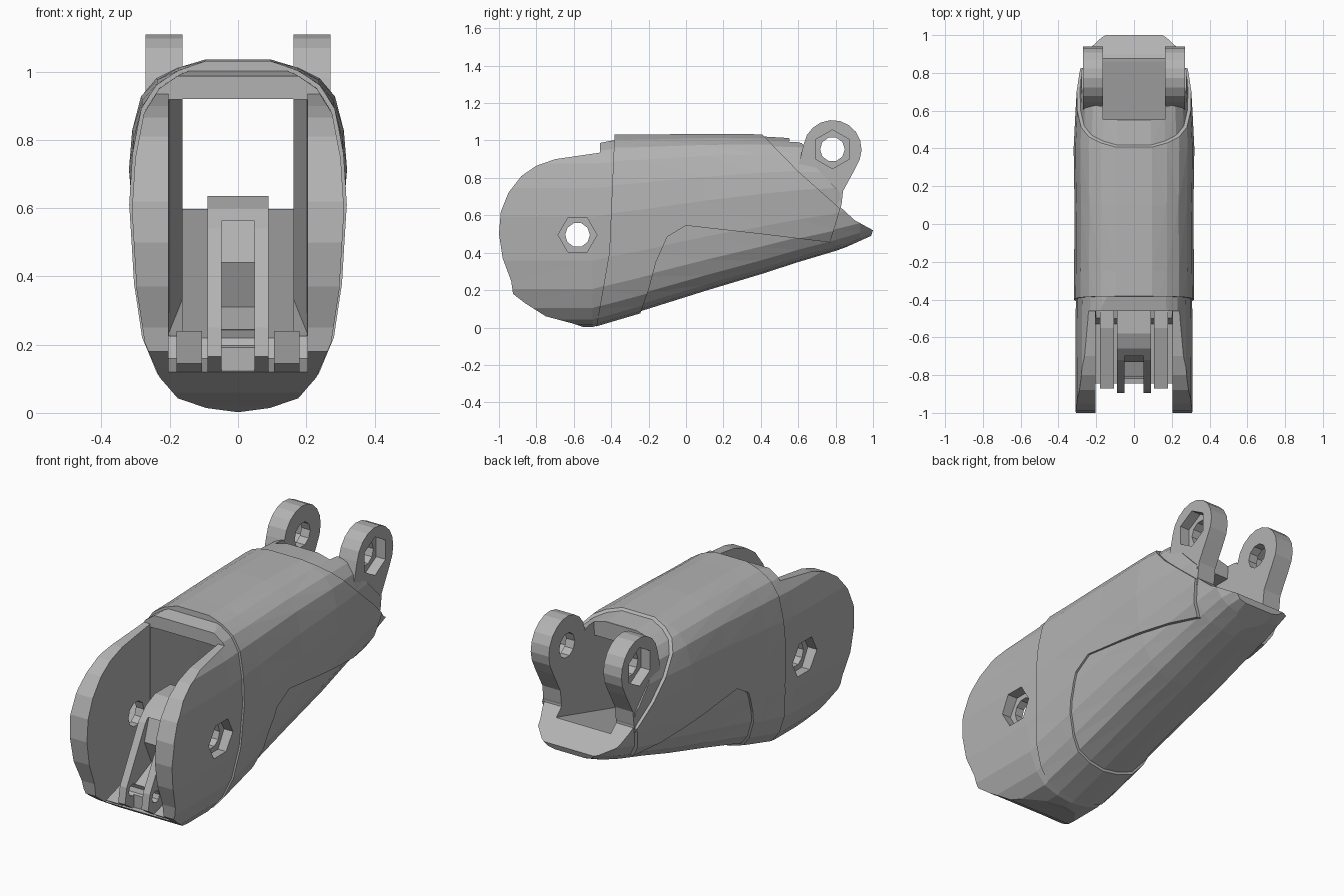
import bpy, bmesh, math

if "Cube" in bpy.data.objects:
    bpy.data.objects.remove(bpy.data.objects["Cube"])

grey = bpy.data.materials.new("dark_grey")
grey.diffuse_color = (.45, .45, .45, 1)
grey.use_nodes = True
grey.node_tree.nodes["Principled BSDF"].inputs["Base Color"].default_value = grey.diffuse_color


def make_object(name, verts, faces):
    me = bpy.data.meshes.new(name)
    bm = bmesh.new()
    vs = [bm.verts.new(v) for v in verts]
    for f in faces:
        bm.faces.new([vs[i] for i in f])
    bm.normal_update()
    bmesh.ops.triangulate(bm, faces=bm.faces[:])
    bmesh.ops.recalc_face_normals(bm, faces=bm.faces[:])
    bm.to_mesh(me)
    bm.free()
    me.materials.append(grey)
    ob = bpy.data.objects.new(name, me)
    bpy.context.collection.objects.link(ob)
    return ob


def bridge(name, rings):
    # Skin a list of equal rings and cap both ends
    n = len(rings[0])
    verts = [p for r in rings for p in r]
    faces = [list(range(n)), list(range((len(rings) - 1) * n, len(rings) * n))]
    for k in range(len(rings) - 1):
        for i in range(n):
            j = (i + 1) % n
            faces.append([k * n + i, k * n + j, (k + 1) * n + j, (k + 1) * n + i])
    return make_object(name, verts, faces)


def prism(name, pts, x0, x1):
    # Side profile (y, z) extruded along x
    return bridge(name, [[(x, y, z) for y, z in pts] for x in (x0, x1)])


def circle(cy, cz, r, n, turn=0.0):
    return [(cy + r * math.cos(turn + 2 * math.pi * i / n),
             cz + r * math.sin(turn + 2 * math.pi * i / n)) for i in range(n)]


def boolean(target, tool, op):
    m = target.modifiers.new("cut", 'BOOLEAN')
    m.operation, m.solver, m.object = op, 'EXACT', tool
    bpy.context.view_layer.objects.active = target
    bpy.ops.object.modifier_apply(modifier=m.name)
    bpy.data.objects.remove(tool, do_unlink=True)


# Half cross-section: share of half width, share of height
HALF = [(0, 0), (.3, .012), (.57, .04), (.74, .1), (.88, .2), (.955, .35), (1, .58),
        (.97, .73), (.89, .86), (.75, .93), (.55, .972), (.3, 1)]
# Stations along the segment: y, bottom, top, half width
STATIONS = [(-1.06, .002, 1.02, .311), (-.5, .002, 1.02, .309), (-.25, .085, 1.02, .306),
            (.1, .195, 1.025, .304), (.4, .285, 1.022, .302), (.6, .35, 1.01, .292),
            (.8, .41, .99, .28), (.93, .455, .97, .265), (1.04, .5, .95, .2)]


def shell(name, grow):
    rings = []
    for y, z0, z1, w in STATIONS:
        z0, z1 = max(0, z0 - grow), z1 + grow
        w += grow * (1 if y < .35 else 1.6)
        half = [(w * a, y, z0 + (z1 - z0) * t) for a, t in HALF]
        rings.append(half + [(-x, yy, z) for x, yy, z in reversed(half[1:])])
    return bridge(name, rings)


# Inner body with round front cheeks and a hooked rear lip
body = shell("finger_body", 0)
outline = [(-1, .5), (-.99, .62), (-.95, .72), (-.88, .81), (-.8, .865), (-.7, .9),
           (-.46, .935), (-.46, .987), (-.37, 1.005), (.4, 1.05), (.54, 1.03), (.56, 1),
           (.62, .985), (.7, .85), (.825, .72), (.83, .64), (.9, .575), (1, .52), (.99, .49),
           (.8, .405), (-.25, .06), (-.48, -.02), (-.6, .02), (-.75, .06), (-.86, .13),
           (-.925, .18), (-.935, .25), (-.98, .37)]
boolean(body, prism("outline_tool", outline, -.5, .5), 'INTERSECT')

# Raised outer sleeve, cut back diagonally and around the underside panel
sleeve = shell("sleeve", .011)
sleeve_edge = [(-.375, 1.2), (.4, 1.2), (.4, 1.04), (.6, .835), (.825, .635), (.77, .455),
               (.4, .5), (0, .545), (-.1, .485), (-.16, .35), (-.2, .2), (-.25, .06),
               (-.27, -.1), (-.48, -.1), (-.48, 0), (-.41, .4)]
boolean(sleeve, prism("sleeve_tool", sleeve_edge, -.5, .5), 'INTERSECT')
boolean(body, sleeve, 'UNION')

# Two rear hinge ears
EAR = (.783, .953)
arc = [(EAR[0] + .156 * math.cos(math.radians(a)), EAR[1] + .156 * math.sin(math.radians(a)))
       for a in range(-20, 171, 19)]
ear_profile = arc + [(.6, .86), (.6, .62), (.82, .61), (.832, .66), (.84, .73), (.9, .84)]
for s in (-1, 1):
    boolean(body, prism("ear", ear_profile, s * .14, s * .271), 'UNION')

# Channel through the body: narrow tunnel, wide front gap, tapered walls between
tunnel = [(-1.1, .11), (-.88, .13), (-.5, .22), (.86, .595), (1.1, .64), (1.1, 1.3),
          (.56, 1.3), (.55, .92), (-1.1, .92)]
boolean(body, prism("tunnel_tool", tunnel, -.163, .163), 'DIFFERENCE')
gap = [(-1.2, .115), (-.86, .118), (-.53, .16), (-.46, .3), (-.46, 1.3), (-1.2, 1.3)]
boolean(body, prism("gap_tool", gap, -.203, .203), 'DIFFERENCE')
taper = [[(-w, y, z), (w, y, z), (w, y, .918), (-w, y, .918)]
         for y, w, z in ((-.6, .2025, .2), (-.455, .2025, .235), (-.1, .16, .34))]
boolean(body, bridge("taper_tool", taper), 'DIFFERENCE')

# Leaning cord anchor with a forked foot and a pocket
anchor = prism("cord_anchor", [(-.895, .165), (-.88, .25), (-.72, .54), (-.66, .6), (-.58, .635),
                               (-.45, .635), (-.45, .17), (-.7, .1), (-.82, .115)], -.09, .09)
pocket = [(-1.1, .02), (-.82, .02), (-.82, .24), (-.67, .31), (-.73, .44), (-.69, .562),
          (-1.1, .562)]
boolean(anchor, prism("pocket_tool", pocket, -.049, .049), 'DIFFERENCE')
boolean(anchor, prism("cord_hole_tool", circle(-.83, .22, .032, 8), -.3, .3), 'DIFFERENCE')

# Pin holes with hexagonal recesses; the front pin also passes the anchor
PIN = (-.58, .495)
for (cy, cz), depth, turn in ((PIN, .25, 0), (EAR, .215, math.pi / 6)):
    boolean(body, prism("hole_tool", circle(cy, cz, .066, 10), -.5, .5), 'DIFFERENCE')
    for s in (-1, 1):
        hexagon = prism("hex_tool", circle(cy, cz, .104, 6, turn), s * depth, s * .5)
        boolean(body, hexagon, 'DIFFERENCE')
boolean(anchor, prism("pin_tool", circle(*PIN, .067, 10), -.5, .5), 'DIFFERENCE')

# Low side ledges beside the anchor
for side, s in (("left", -1), ("right", 1)):
    prism(side + "_ledge", [(-.87, .145), (-.55, .24), (-.45, .24), (-.45, .1), (-.8, .1)],
          s * .105, s * .18)
